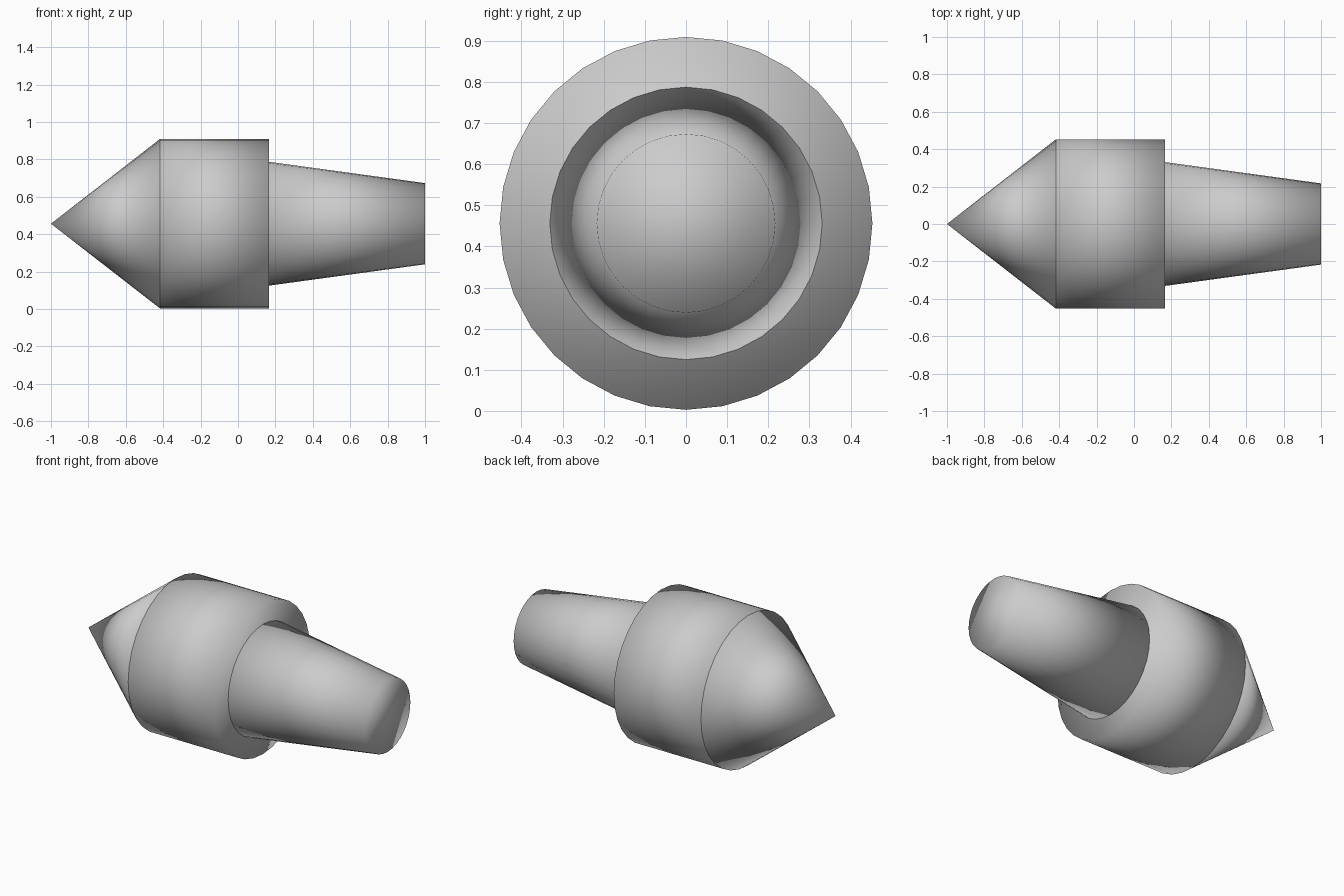
import bpy
import bmesh
from math import radians
from mathutils import Matrix

SIDES = 32
AXIS_HEIGHT = 0.456

cube = bpy.data.objects.get("Cube")
if cube:
    bpy.data.objects.remove(cube, do_unlink=True)

# Single grey material
grey = bpy.data.materials.new("plain_grey")
grey.use_nodes = True
colour = (0.6, 0.6, 0.6, 1.0)
grey.diffuse_color = colour
for node in grey.node_tree.nodes:
    if node.type == "BSDF_PRINCIPLED":
        node.inputs["Base Color"].default_value = colour


def round_part(name, x_start, x_end, r_start, r_end):
    """Closed, fully smooth cone or cylinder lying along the x axis."""
    bm = bmesh.new()
    place = Matrix.Translation(((x_start + x_end) / 2, 0, AXIS_HEIGHT))
    bmesh.ops.create_cone(
        bm, cap_ends=True, segments=SIDES,
        radius1=r_start, radius2=r_end, depth=x_end - x_start,
        matrix=place @ Matrix.Rotation(radians(90), 4, "Y"))
    bmesh.ops.remove_doubles(bm, verts=bm.verts, dist=1e-5)
    bmesh.ops.recalc_face_normals(bm, faces=bm.faces)
    for face in bm.faces:
        face.smooth = True
    mesh = bpy.data.meshes.new(name)
    bm.to_mesh(mesh)
    bm.free()
    mesh.materials.append(grey)
    obj = bpy.data.objects.new(name, mesh)
    bpy.context.collection.objects.link(obj)
    return obj


# Pointed tip, thick collar and tapered shank
round_part("pointed_tip", -1.0, -0.417, 0.0, 0.453)
round_part("collar", -0.417, 0.166, 0.453, 0.453)
round_part("tapered_shank", 0.166, 1.0, 0.331, 0.217)
